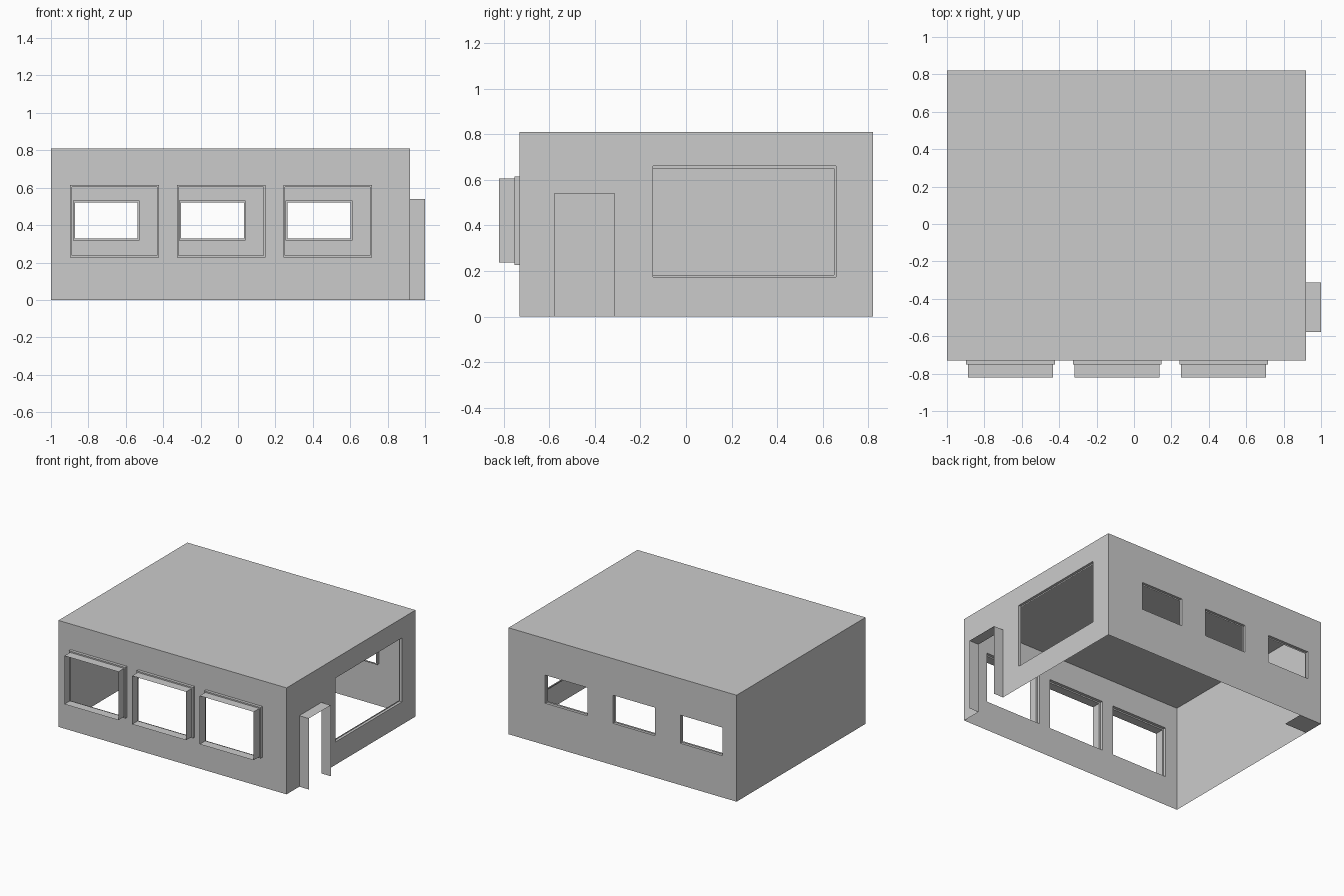
import bpy
import bmesh

if "Cube" in bpy.data.objects:
    bpy.data.objects.remove(bpy.data.objects["Cube"])

X0, X1, Y0, Y1, H = -1.0, 0.92, -0.73, 0.82, 0.81

# Wall planes: (u along wall to the viewer's right, height z, distance out) -> 3D
def front(u, z, d=0): return (u, Y0 - d, z)
def right(u, z, d=0): return (X1 + d, u, z)
def back(u, z, d=0): return (-u, Y1 + d, z)
def left(u, z, d=0): return (X0 - d, -u, z)


def finish(name, bm):
    bmesh.ops.remove_doubles(bm, verts=bm.verts, dist=1e-5)
    mesh = bpy.data.meshes.new(name)
    bm.to_mesh(mesh)
    bm.free()
    obj = bpy.data.objects.new(name, mesh)
    bpy.context.collection.objects.link(obj)
    return obj


def panel(name, place, u0, u1, holes=()):
    """Flat wall panel with rectangular holes (u0, z0, u1, z1)."""
    us = sorted({u0, u1, *(h[i] for h in holes for i in (0, 2))})
    zs = sorted({0, H, *(h[i] for h in holes for i in (1, 3))})
    bm = bmesh.new()
    for a, b in zip(us, us[1:]):
        for c, e in zip(zs, zs[1:]):
            mu, mz = (a + b) / 2, (c + e) / 2
            if any(h[0] < mu < h[2] and h[1] < mz < h[3] for h in holes):
                continue
            bm.faces.new([bm.verts.new(place(*p))
                          for p in ((a, c), (b, c), (b, e), (a, e))])
    return finish(name, bm)


def sleeve(name, place, loops, closed=True):
    """Thin surface joining successive (outline, distance out) loops."""
    bm = bmesh.new()
    rows = [[bm.verts.new(place(u, z, d)) for u, z in pts] for pts, d in loops]
    for a, b in zip(rows, rows[1:]):
        n = len(a)
        for i in range(n if closed else n - 1):
            j = (i + 1) % n
            bm.faces.new((a[i], a[j], b[j], b[i]))
    return finish(name, bm)


def slab(name, x0, x1, y0, y1, z, up=True):
    bm = bmesh.new()
    pts = [(x0, y0, z), (x1, y0, z), (x1, y1, z), (x0, y1, z)]
    bm.faces.new([bm.verts.new(p) for p in (pts if up else pts[::-1])])
    return finish(name, bm)


def rect(r):
    u0, z0, u1, z1 = r
    return [(u0, z0), (u1, z0), (u1, z1), (u0, z1)]


def shrink(r, s):
    return (r[0] + s, r[1] + s, r[2] - s, r[3] - s)


front_holes = [(c - 0.237, 0.227, c + 0.237, 0.615) for c in (-0.66, -0.09, 0.479)]
back_holes = [(-c - 0.178, 0.318, -c + 0.178, 0.532) for c in (-0.704, -0.137, 0.433)]
side_hole = (-0.144, 0.174, 0.657, 0.66)
door_hole = (-0.577, 0, -0.313, 0.54)

# Walls and roof
panel("front_wall", front, X0, X1, front_holes)
panel("right_wall", right, Y0, Y1, [side_hole, door_hole])
panel("back_wall", back, -X1, -X0, back_holes)
panel("left_wall", left, -Y1, -Y0)
slab("roof", X0, X1, Y0, Y1, H)

# Small floor patch in the back left corner
slab("floor_patch", X0, -0.81, 0.66, Y1, 0.0, up=False)

# Stepped frames projecting from the front windows
for i, r in enumerate(front_holes):
    inner = rect(shrink(r, 0.01))
    sleeve(f"front_window_frame_{i + 1}", front,
           [(rect(r), 0), (rect(r), 0.022), (inner, 0.022), (inner, 0.09)])

# Shallow recessed frames in the back windows
for i, r in enumerate(back_holes):
    sleeve(f"back_window_frame_{i + 1}", back,
           [(rect(r), 0), (rect(r), -0.02), (rect(shrink(r, 0.01)), -0.02)])

# Recessed frame of the large side window
inner = (side_hole[0], 0.183, 0.65, 0.65)
sleeve("side_window_frame", right,
       [(rect(side_hole), 0), (rect(side_hole), -0.02), (rect(inner), -0.02)])

# Projecting door surround, open at the bottom
y0, z0, y1, z1 = door_hole
arch = [(y1, z0), (y1, z1), (y0, z1), (y0, z0)]
sleeve("door_surround", right, [(arch, 0), (arch, 0.08)], closed=False)
